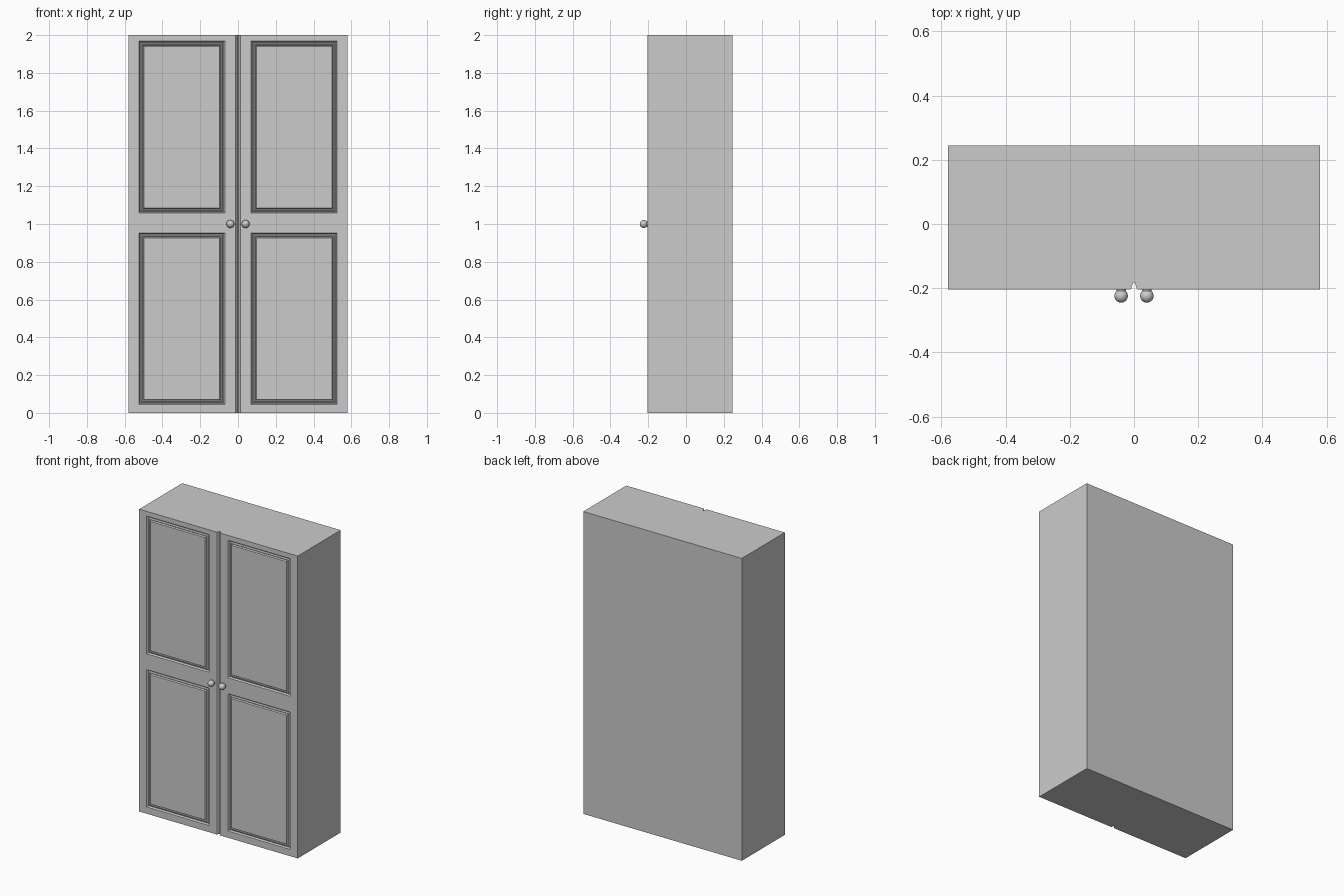
import bpy, bmesh, math
from mathutils import Vector

if "Cube" in bpy.data.objects:
    bpy.data.objects.remove(bpy.data.objects["Cube"])

W, H, FRONT, BACK = 0.58, 2.0, -0.204, 0.245
PANEL_X = (0.07, 0.525)
PANEL_Z = ((0.045, 0.953), (1.058, 1.968))


def finish(bm, name, smooth=None):
    """Turn a right-hand half into an object mirrored across x = 0."""
    mesh = bpy.data.meshes.new(name)
    bm.to_mesh(mesh)
    bm.free()
    obj = bpy.data.objects.new(name, mesh)
    bpy.context.collection.objects.link(obj)
    if smooth:
        bpy.context.view_layer.objects.active = obj
        obj.select_set(True)
        bpy.ops.object.shade_smooth_by_angle(angle=math.radians(smooth))
        obj.select_set(False)
    mirror = obj.modifiers.new("mirror", 'MIRROR')
    mirror.merge_threshold = 0.0001
    return obj


# Cabinet half: plan outline with the groove between the doors, extruded up
plan = [(0, BACK), (0, -0.182), (0.002, -0.182), (0.006, -0.193),
        (0.008, -0.200), (0.012, FRONT), (W, FRONT), (W, BACK)]
bm = bmesh.new()
base = bm.faces.new([bm.verts.new((x, y, 0)) for x, y in plan])
ext = bmesh.ops.extrude_face_region(bm, geom=[base], use_keep_orig=True)
top = [v for v in ext["geom"] if isinstance(v, bmesh.types.BMVert)]
bmesh.ops.translate(bm, verts=top, vec=(0, 0, H))
bmesh.ops.recalc_face_normals(bm, faces=bm.faces[:])
mid = [f for f in bm.faces if all(abs(v.co.x) < 1e-6 for v in f.verts)]
bmesh.ops.delete(bm, geom=mid, context='FACES_ONLY')


# Split the door front into stiles, rails and panels
def front_faces():
    return [f for f in bm.faces if all(abs(v.co.y - FRONT) < 1e-5 for v in f.verts)]


cuts = [((x, 0, 0), (1, 0, 0)) for x in PANEL_X]
cuts += [((0, 0, z), (0, 0, 1)) for pair in PANEL_Z for z in pair]
for co, no in cuts:
    faces = front_faces()
    edges = {e for f in faces for e in f.edges}
    verts = {v for f in faces for v in f.verts}
    bmesh.ops.bisect_plane(bm, geom=faces + list(edges) + list(verts),
                           plane_co=Vector(co), plane_no=Vector(no))

# Moulding around each panel: groove, bead, groove, flush field
panels = []
for f in front_faces():
    c = f.calc_center_median()
    if PANEL_X[0] < c.x < PANEL_X[1] and any(a < c.z < b for a, b in PANEL_Z):
        panels.append(f)
steps = [(0.006, -0.010), (0.003, 0.0), (0.006, 0.006), (0.004, 0.0),
         (0.003, -0.004), (0.005, 0.008)]
for panel in panels:
    for width, rise in steps:
        bmesh.ops.inset_region(bm, faces=[panel], thickness=width, depth=0,
                               use_even_offset=True)
        for v in panel.verts:
            v.co.y -= rise
finish(bm, "wardrobe_body")

# Round knobs: short stem flaring into a ball, turned about the y axis
R, KNOB_Y = 0.021, -0.224
profile = [(0.015, FRONT + 0.001), (0.014, -0.208)]
profile += [(R * math.sin(math.radians(a)), KNOB_Y + R * math.cos(math.radians(a)))
            for a in range(45, 181, 15)]
bm = bmesh.new()
pts = [bm.verts.new((0.04 + r, y, 1.0)) for r, y in profile]
edges = [bm.edges.new(pair) for pair in zip(pts, pts[1:])]
bmesh.ops.spin(bm, geom=pts + edges, cent=(0.04, 0, 1.0), axis=(0, 1, 0),
               angle=math.tau, steps=24, use_merge=False)
bmesh.ops.remove_doubles(bm, verts=bm.verts[:], dist=0.0002)
bmesh.ops.recalc_face_normals(bm, faces=bm.faces[:])
finish(bm, "door_knobs", smooth=40)
